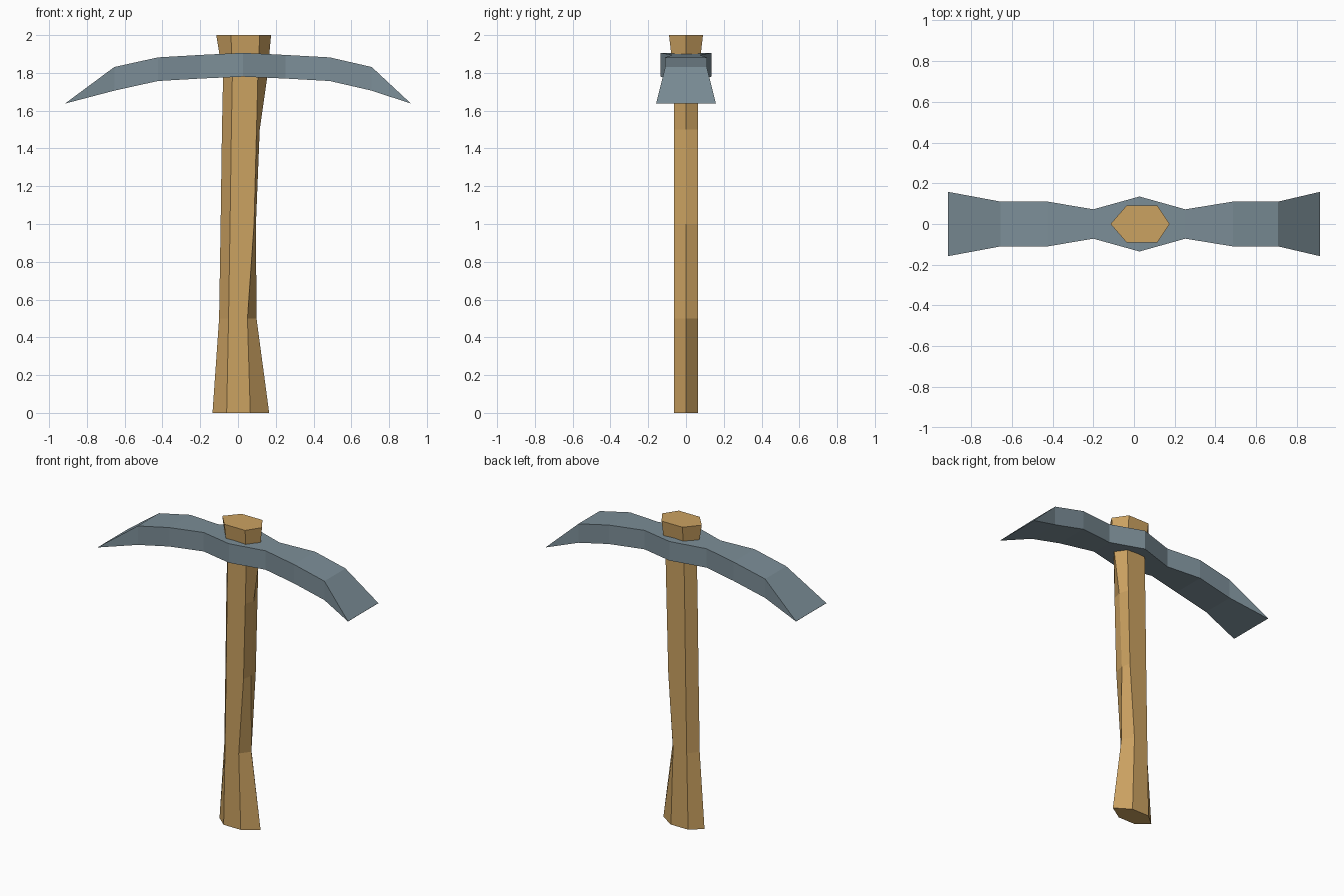
import bpy, bmesh

if "Cube" in bpy.data.objects:
    bpy.data.objects.remove(bpy.data.objects["Cube"])


def material(name, color):
    m = bpy.data.materials.new(name)
    m.diffuse_color = (*color, 1)
    m.use_nodes = True
    m.node_tree.nodes["Principled BSDF"].inputs["Base Color"].default_value = m.diffuse_color
    return m


def loft(name, rings, mat):
    """Skin matching rings of points, close both ends, weld collapsed edges."""
    bm = bmesh.new()
    loops = [[bm.verts.new(p) for p in ring] for ring in rings]
    n = len(loops[0])
    for a, b in zip(loops, loops[1:]):
        for i in range(n):
            j = (i + 1) % n
            bm.faces.new((a[i], a[j], b[j], b[i]))
    bm.faces.new(loops[0][::-1])
    bm.faces.new(loops[-1])
    bmesh.ops.remove_doubles(bm, verts=bm.verts, dist=0.0005)
    bmesh.ops.recalc_face_normals(bm, faces=bm.faces)
    mesh = bpy.data.meshes.new(name)
    bm.to_mesh(mesh)
    bm.free()
    obj = bpy.data.objects.new(name, mesh)
    bpy.context.collection.objects.link(obj)
    mesh.materials.append(mat)
    return obj


# Handle: six-sided sections (z, left corner, front-left, front-right, right corner, half depth)
handle_sections = [
    (0.00, -0.135, -0.060, 0.065, 0.165, 0.064),
    (0.50, -0.100, -0.050, 0.050, 0.098, 0.064),
    (1.00, -0.092, -0.042, 0.085, 0.095, 0.064),
    (1.50, -0.085, -0.035, 0.098, 0.115, 0.064),
    (1.78, -0.079, -0.030, 0.105, 0.155, 0.064),
    (2.00, -0.115, -0.037, 0.115, 0.175, 0.090),
]
loft("handle",
     [[(l, 0, z), (fl, -d, z), (fr, -d, z), (r, 0, z), (fr, d, z), (fl, d, z)]
      for z, l, fl, fr, r, d in handle_sections],
     material("wood", (0.60, 0.36, 0.12)))

# Head: curved bar of rectangular sections (x, half width, bottom z, top z), sharpened ends
head_sections = [
    (-0.914, 0.158, 1.638, 1.638),
    (-0.655, 0.110, 1.706, 1.830),
    (-0.424, 0.110, 1.757, 1.881),
    (-0.200, 0.072, 1.770, 1.894),
    (0.027, 0.135, 1.780, 1.905),
    (0.252, 0.072, 1.770, 1.894),
    (0.486, 0.110, 1.757, 1.881),
    (0.708, 0.110, 1.706, 1.830),
    (0.914, 0.158, 1.638, 1.638),
]
# The sharpened ends collapse to one edge, so cap the second-to-last rings by welding
head = loft("pick_head",
            [[(x, -w, b), (x, w, b), (x, w, t + 0.001), (x, -w, t + 0.001)]
             for x, w, b, t in head_sections],
            material("steel", (0.20, 0.27, 0.31)))
